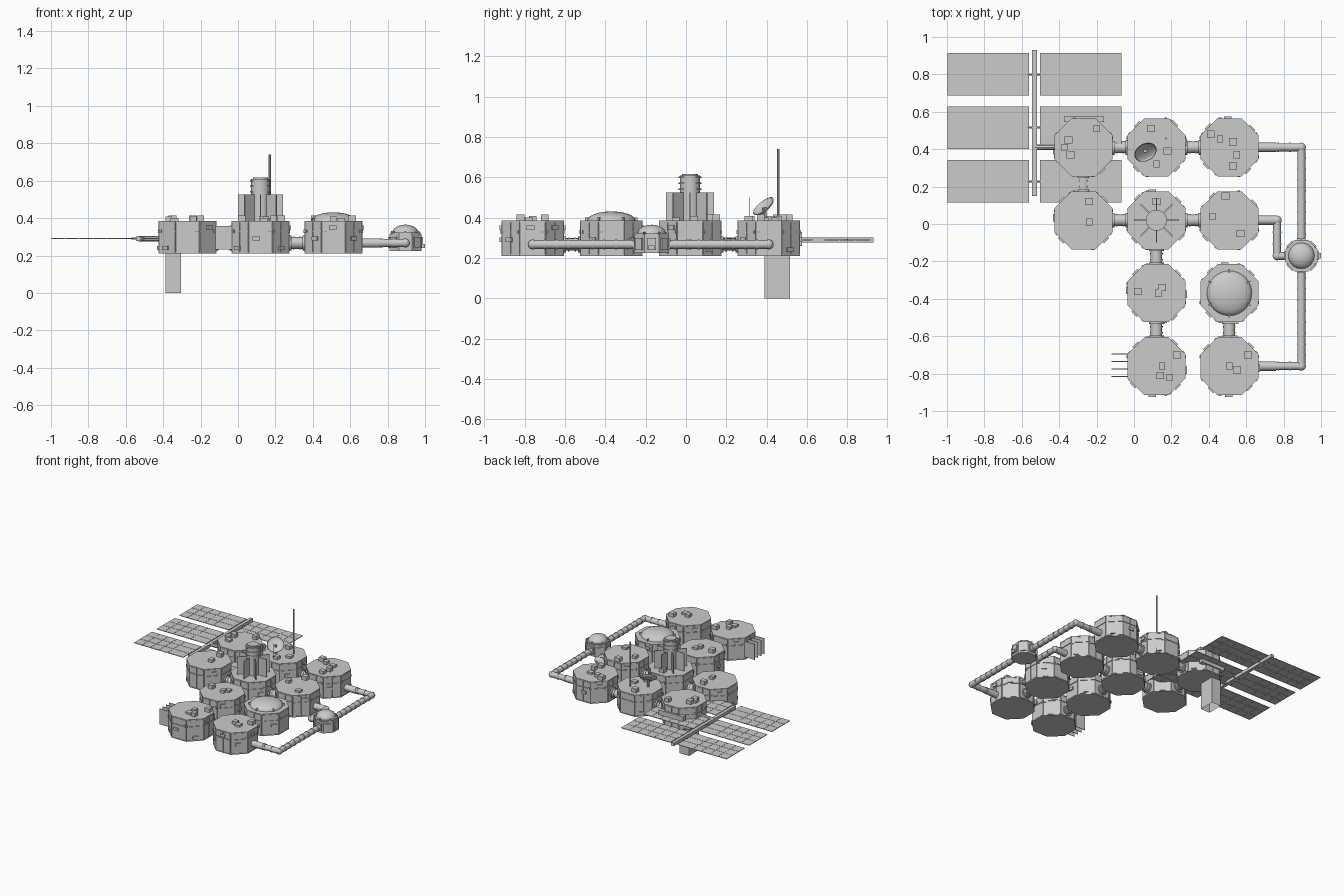
import bpy, bmesh, math, random
from mathutils import Vector, Matrix

if "Cube" in bpy.data.objects:
    bpy.data.objects.remove(bpy.data.objects["Cube"])
random.seed(4)

hull = bpy.data.materials.new("hull_grey")
hull.use_nodes = True
GREY = (0.6, 0.6, 0.6, 1)
hull.diffuse_color = GREY
hull.node_tree.nodes["Principled BSDF"].inputs["Base Color"].default_value = GREY

FLOOR, ROOF, APOTHEM, TUBE_Z = 0.211, 0.385, 0.155, 0.267
PITCH = 0.39


def finish(name, bm, smooth=False):
    mesh = bpy.data.meshes.new(name)
    bm.to_mesh(mesh)
    bm.free()
    mesh.materials.append(hull)
    ob = bpy.data.objects.new(name, mesh)
    bpy.context.collection.objects.link(ob)
    if smooth:
        bpy.ops.object.select_all(action='DESELECT')
        ob.select_set(True)
        bpy.context.view_layer.objects.active = ob
        bpy.ops.object.shade_smooth_by_angle(angle=math.radians(35))
    return ob


def box(bm, centre, size, base=Matrix()):
    m = base @ Matrix.Translation(centre) @ Matrix.Diagonal((*size, 1))
    return bmesh.ops.create_cube(bm, size=1, matrix=m)["verts"]


def around(x, y, angle):
    return Matrix.Translation((x, y, 0)) @ Matrix.Rotation(angle, 4, 'Z')


def octagon(bm, x, y, apothem, z0, z1):
    r = apothem / math.cos(math.pi / 8)
    m = around(x, y, math.pi / 8) @ Matrix.Translation((0, 0, (z0 + z1) / 2))
    bmesh.ops.create_cone(bm, cap_ends=True, segments=8, radius1=r, radius2=r,
                          depth=z1 - z0, matrix=m)


def rod(bm, a, b, r, segments=16):
    a, b = Vector(a), Vector(b)
    d = b - a
    m = Matrix.Translation((a + b) / 2) @ d.to_track_quat('Z', 'Y').to_matrix().to_4x4()
    bmesh.ops.create_cone(bm, cap_ends=True, segments=segments, radius1=r,
                          radius2=r, depth=d.length, matrix=m)


def ribbed(bm, a, b, r, spacing):
    # Tube with evenly spaced raised bands
    a, b = Vector(a), Vector(b)
    rod(bm, a, b, r)
    n = max(2, round((b - a).length / spacing))
    step = (b - a).normalized() * 0.004
    for i in range(n + 1):
        p = a.lerp(b, i / n)
        rod(bm, p - step, p + step, r + 0.003)


def dome(bm, x, y, z, r, h):
    m = Matrix.Translation((x, y, z)) @ Matrix.Diagonal((r, r, h, 1))
    vs = bmesh.ops.create_uvsphere(bm, u_segments=32, v_segments=16, radius=1, matrix=m)["verts"]
    bmesh.ops.delete(bm, geom=[v for v in vs if v.co.z < z - 0.001], context='VERTS')


def clamps(bm, x, y, z, r):
    for k in range(6):
        box(bm, (r, 0, z), (0.025, 0.007, 0.016), around(x, y, math.radians(30 + 60 * k)))


def module(name, col, row, roof_boxes):
    x, y = 0.12 + col * PITCH, 0.02 + row * PITCH
    bm = bmesh.new()
    octagon(bm, x, y, 0.15, FLOOR, ROOF - 0.002)
    octagon(bm, x, y, APOTHEM, FLOOR, FLOOR + 0.006)
    octagon(bm, x, y, APOTHEM, ROOF - 0.008, ROOF)
    # Wall plates, two columns by two rows on each side
    for k in range(8):
        base = around(x, y, k * math.pi / 4)
        for side in (-1, 1):
            for z0, z1 in ((0.219, 0.327), (0.332, 0.376)):
                box(bm, (0.151, side * 0.0315, (z0 + z1) / 2), (0.008, 0.06, z1 - z0), base)
        # Small hatches and brackets
        if k % 2 or random.random() < 0.35:
            z = random.choice((0.24, 0.29, 0.35))
            box(bm, (0.157, random.uniform(-0.03, 0.03), z), (0.014, 0.04, 0.022), base)
        box(bm, (0.155, random.choice((-0.05, 0.05)), 0.33), (0.008, 0.014, 0.02), base)
    # Roof equipment
    for i, (dx, dy) in enumerate(roof_boxes):
        h = 0.03 - 0.007 * (i % 3)
        box(bm, (x + dx, y + dy, ROOF + h / 2), (0.042 - 0.008 * (i % 2), 0.038, h))
    finish(name, bm)


module("module_back_right", -1, 1, [(-.08, .04), (-.1, 0), (-.07, -.04), (.07, .1)])
module("module_back_middle", 0, 1, [(-.03, .1), (.0, -.09), (.06, -.02)])
module("module_back_left", 1, 1, [(-.1, .07), (-.05, .045), (.02, .03), (.04, -.04), (.02, -.1)])
module("module_middle_right", -1, 0, [(.03, .1), (.03, -.01)])
module("module_centre", 0, 0, [(0, .1)])
module("module_middle_left", 1, 0, [(-.02, .13), (-.09, .02), (.06, -.07)])
module("module_front_middle", 0, -1, [(-.1, .01), (.01, 0), (.03, .03)])
module("module_garden", 1, -1, [])
module("module_front_right", 0, -2, [(.11, .06), (.03, 0), (.02, -.05), (.07, -.06)])
module("module_front_left", 1, -2, [(.1, .06), (0, 0), (.04, -.02)])

# Short connectors between neighbouring modules
bm = bmesh.new()
links = [((-1, 1), (0, 1)), ((0, 1), (1, 1)), ((-1, 0), (0, 0)), ((0, 0), (1, 0)),
         ((-1, 1), (-1, 0)), ((0, 0), (0, -1)), ((0, -1), (0, -2)), ((1, -1), (1, -2))]
for a, b in links:
    p, q = [Vector((0.12 + c * PITCH, 0.02 + r * PITCH, TUBE_Z)) for c, r in (a, b)]
    d = (q - p).normalized()
    p, q = p + d * 0.145, q - d * 0.145
    ribbed(bm, p, q, 0.031, 0.03)
    for end, way in ((p, d), (q, -d)):
        rod(bm, end, end + way * 0.02, 0.04)
finish("connectors", bm, True)

# Outer corridor loop
NODE = (0.895, -0.17)
bm = bmesh.new()
routes = [[(0.65, 0.41), (0.895, 0.41), NODE],
          [(0.65, -0.76), (0.895, -0.76), NODE],
          [(0.65, 0.02), (0.765, 0.02), (0.765, NODE[1]), NODE]]
for route in routes:
    pts = [Vector((x, y, TUBE_Z)) for x, y in route]
    for a, b in zip(pts, pts[1:]):
        ribbed(bm, a, b, 0.0215, 0.06)
    for p in pts[1:-1]:
        bmesh.ops.create_uvsphere(bm, u_segments=16, v_segments=8, radius=0.024,
                                  matrix=Matrix.Translation(p))
    rod(bm, pts[0], pts[0] + Vector((0.11, 0, 0)), 0.025)
finish("outer_corridor", bm, True)

# Junction node with its dome
bm = bmesh.new()
octagon(bm, *NODE, 0.085, 0.225, 0.315)
octagon(bm, *NODE, 0.08, 0.315, 0.322)
for k in range(8):
    base = around(*NODE, k * math.pi / 4)
    box(bm, (0.087, 0, 0.27), (0.012, 0.045, 0.06), base)
box(bm, (0.098, 0, 0.25), (0.014, 0.03, 0.022), around(*NODE, 0))
clamps(bm, *NODE, 0.322, 0.074)
finish("junction_node", bm)
bm = bmesh.new()
dome(bm, *NODE, 0.32, 0.07, 0.045)
finish("junction_dome", bm, True)

# Garden dome
bm = bmesh.new()
dome(bm, 0.51, -0.37, ROOF, 0.12, 0.046)
finish("garden_dome", bm, True)
bm = bmesh.new()
clamps(bm, 0.51, -0.37, ROOF + 0.008, 0.118)
finish("garden_dome_clamps", bm)

# Central tower with radial fins
bm = bmesh.new()
rod(bm, (0.12, 0.02, 0.38), (0.12, 0.02, 0.61), 0.05, 24)
rod(bm, (0.12, 0.02, 0.605), (0.12, 0.02, 0.617), 0.04, 24)
for z in (0.54, 0.57, 0.6):
    rod(bm, (0.12, 0.02, z - 0.004), (0.12, 0.02, z + 0.004), 0.056, 24)
finish("tower", bm, True)
bm = bmesh.new()
for k in range(8):
    box(bm, (0.08, 0, 0.455), (0.08, 0.007, 0.14), around(0.12, 0.02, k * math.pi / 4))
finish("tower_fins", bm)

# Mast, whip aerial and dish
bm = bmesh.new()
rod(bm, (0.17, 0.458, 0.38), (0.17, 0.458, 0.74), 0.006, 8)
rod(bm, (0.09, 0.315, 0.38), (0.09, 0.315, 0.5), 0.0015, 6)
rod(bm, (0.06, 0.39, 0.38), (0.06, 0.39, 0.45), 0.01, 8)
finish("antenna_masts", bm)
bm = bmesh.new()
dome(bm, 0, 0, 0, 0.063, 0.02)
aim = Vector((0.35, -0.6, 0.72)).to_track_quat('Z', 'Y').to_matrix().to_4x4()
bm.transform(Matrix.Translation((0.062, 0.383, 0.458)) @ aim @ Matrix.Rotation(math.pi, 4, 'X'))
dish = finish("dish", bm, True)
shell = dish.modifiers.new("shell", 'SOLIDIFY')
shell.thickness = 0.003

# Solar arrays: three pairs of wings with separate cells
bm = bmesh.new()
for y in (0.8, 0.515, 0.228):
    for x0, widths in ((-1.0, [0.075] * 4 + [0.14]), (-0.505, [0.0733] * 6)):
        box(bm, (x0 + 0.22, y, 0.29), (0.436, 0.228, 0.002))
        x = x0
        for w in widths:
            for row in (-1, 0, 1):
                box(bm, (x + w / 2, y + row * 0.077, 0.29), (w - 0.005, 0.072, 0.005))
            x += w
    rod(bm, (-0.57, y, 0.29), (-0.5, y, 0.29), 0.005, 8)
finish("solar_wings", bm)
bm = bmesh.new()
box(bm, (-0.532, 0.54, 0.29), (0.026, 0.78, 0.024))
rod(bm, (-0.532, 0.41, 0.29), (-0.41, 0.41, 0.29), 0.014, 8)
finish("solar_boom", bm)

# Radiator plates beside the front right module
bm = bmesh.new()
for k in range(4):
    box(bm, (-0.075, -0.695 - 0.04 * k, 0.295), (0.09, 0.004, 0.125))
finish("radiator_plates", bm)

# Airlock slab and open-bottomed lift shaft
bm = bmesh.new()
box(bm, (-0.268, 0.56, 0.295), (0.215, 0.03, 0.07))
finish("airlock_slab", bm)
bm = bmesh.new()
box(bm, (-0.346, 0.452, 0.108), (0.082, 0.125, 0.216))
bm.normal_update()
bmesh.ops.delete(bm, geom=[f for f in bm.faces if f.normal.z < -0.5], context='FACES')
finish("lift_shaft", bm)
